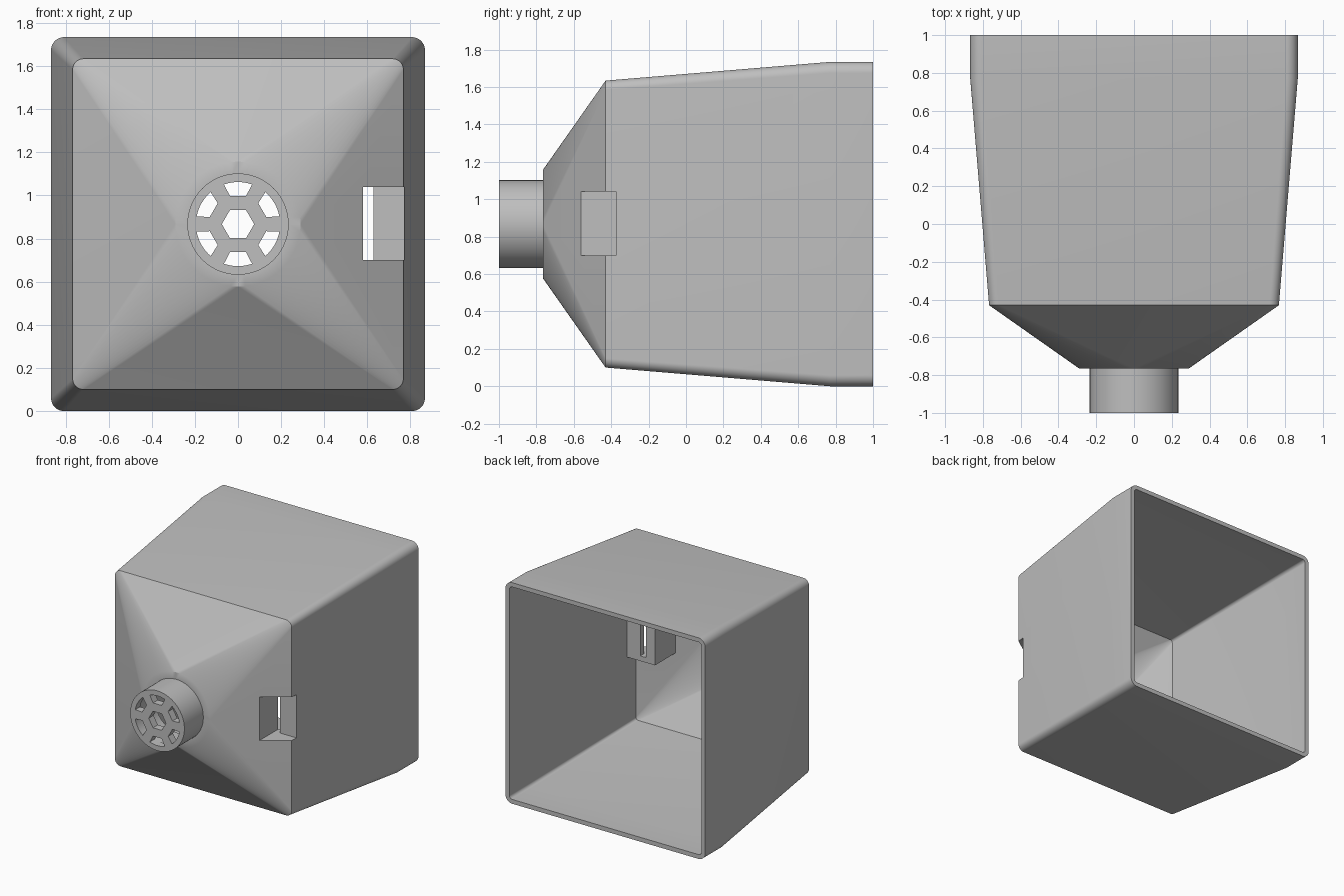
import bpy, bmesh, math
from mathutils import Vector

if "Cube" in bpy.data.objects:
    bpy.data.objects.remove(bpy.data.objects["Cube"])

MID = 0.867          # height of the central axis
CORNER_STEPS = 14    # segments in each rounded corner

grey = bpy.data.materials.new("light_grey_plastic")
grey.use_nodes = True
colour = (0.52, 0.52, 0.52, 1)
grey.diffuse_color = colour
grey.node_tree.nodes["Principled BSDF"].inputs["Base Color"].default_value = colour


def finish(bm, name):
    bmesh.ops.remove_doubles(bm, verts=bm.verts, dist=1e-5)
    bmesh.ops.recalc_face_normals(bm, faces=bm.faces)
    mesh = bpy.data.meshes.new(name)
    bm.to_mesh(mesh)
    bm.free()
    mesh.materials.append(grey)
    obj = bpy.data.objects.new(name, mesh)
    bpy.context.collection.objects.link(obj)
    return obj


def ring(bm, y, half, radius):
    """Rounded square around the axis; a circle when half equals radius."""
    verts = []
    for q in range(4):
        mid = math.pi / 4 + q * math.pi / 2
        cx = math.copysign(half - radius, math.cos(mid))
        cz = math.copysign(half - radius, math.sin(mid))
        for i in range(CORNER_STEPS + 1):
            a = (q + i / CORNER_STEPS) * math.pi / 2
            verts.append(bm.verts.new((cx + radius * math.cos(a), y,
                                       MID + cz + radius * math.sin(a))))
    return verts


def loft(name, sections):
    bm = bmesh.new()
    rings = [ring(bm, *s) for s in sections]
    for a, b in zip(rings, rings[1:]):
        for i in range(len(a)):
            j = (i + 1) % len(a)
            bm.faces.new((a[i], a[j], b[j], b[i]))
    bm.faces.new(rings[0])
    bm.faces.new(rings[-1])
    return finish(bm, name)


def prism(name, base, shift):
    bm = bmesh.new()
    face = bm.faces.new([bm.verts.new(p) for p in base])
    ext = bmesh.ops.extrude_face_region(bm, geom=[face])
    moved = [v for v in ext["geom"] if isinstance(v, bmesh.types.BMVert)]
    bmesh.ops.translate(bm, verts=moved, vec=Vector(shift))
    return finish(bm, name)


def combine(target, tool, operation):
    tool.hide_render = True
    mod = target.modifiers.new("combine", "BOOLEAN")
    mod.operation, mod.object, mod.solver = operation, tool, "EXACT"
    bpy.context.view_layer.objects.active = target
    bpy.ops.object.modifier_apply(modifier=mod.name)
    bpy.data.objects.remove(tool)


# Hollow housing: outer wall to the nozzle tip, then back along the inside
housing = loft("funnel_housing", [
    (-0.94, 0.20, 0.20), (-0.735, 0.20, 0.20), (-0.735, 0.27, 0.27),
    (-0.43, 0.735, 0.02), (0.77, 0.833, 0.025), (1.0, 0.833, 0.025),
    (1.0, 0.867, 0.06), (0.77, 0.867, 0.06), (-0.43, 0.767, 0.05),
    (-0.765, 0.29, 0.29), (-0.765, 0.235, 0.235), (-1.0, 0.235, 0.235)])

# Cable pocket: a box inside the left wall, then its recess and slot
pocket = [(0.50, -0.33), (0.755, -0.33), (0.75, -0.43), (0.50, -0.60)]
recess = [(0.58, -0.70), (0.90, -0.70), (0.90, -0.375),
          (0.628, -0.375), (0.628, -0.28), (0.58, -0.28)]
combine(housing, prism("pocket_box", [(x, y, 0.66) for x, y in pocket],
                       (0, 0, 0.42)), "UNION")
combine(housing, prism("pocket_cutter", [(x, y, 0.70) for x, y in recess],
                       (0, 0, 0.34)), "DIFFERENCE")


# Nozzle grille: a hexagonal hole ringed by six openings with straight spokes
def grille_cutter(points):
    return prism("grille_cutter", [(x, -1.1, MID + z) for x, z in points], (0, 0.2, 0))


hexagon = [(0.075 * math.cos(k * math.pi / 3), 0.075 * math.sin(k * math.pi / 3))
           for k in range(6)]
combine(housing, grille_cutter(hexagon), "DIFFERENCE")
spread = math.radians(19.5)
arc = [math.pi / 2 + spread * (1 - i / 4) for i in range(9)]
opening = [(-0.037, 0.13)] + [(0.195 * math.cos(a), 0.195 * math.sin(a))
                              for a in arc] + [(0.037, 0.13)]
for k in range(6):
    c, s = math.cos(k * math.pi / 3), math.sin(k * math.pi / 3)
    combine(housing, grille_cutter([(x * c - z * s, x * s + z * c)
                                    for x, z in opening]), "DIFFERENCE")

# Smooth shading with crisp edges
bpy.ops.object.select_all(action="DESELECT")
housing.select_set(True)
bpy.context.view_layer.objects.active = housing
bpy.ops.object.shade_smooth_by_angle(angle=math.radians(30))
